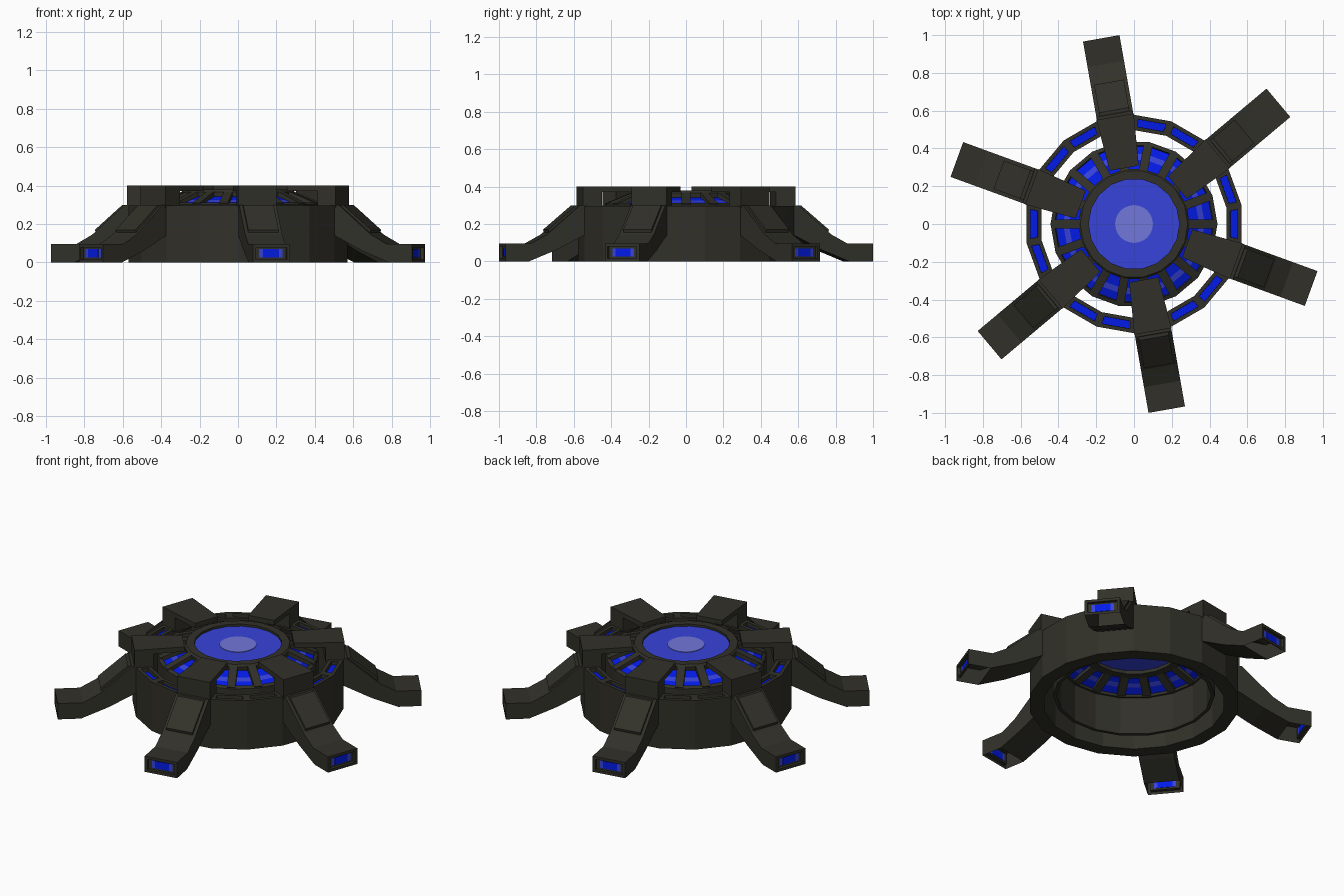
import bpy, bmesh, math
from mathutils import Matrix

if "Cube" in bpy.data.objects:
    bpy.data.objects.remove(bpy.data.objects["Cube"])


def material(name, col):
    m = bpy.data.materials.new(name)
    m.diffuse_color = (*col, 1)
    m.use_nodes = True
    m.node_tree.nodes["Principled BSDF"].inputs["Base Color"].default_value = m.diffuse_color
    return m


DARK = material("dark olive metal", (0.031, 0.030, 0.022))
BLUE = material("deep blue glow", (0.001, 0.012, 0.88))
MID = material("mid blue glow", (0.038, 0.056, 0.70))
PALE = material("pale blue glow", (0.17, 0.185, 0.70))
SIDES = 18
STEP = 2 * math.pi / SIDES


def finish(bm, name, mats, angle=0.0, normals=True):
    if normals:
        bmesh.ops.recalc_face_normals(bm, faces=bm.faces[:])
    me = bpy.data.meshes.new(name)
    bm.to_mesh(me)
    bm.free()
    for m in mats:
        me.materials.append(m)
    ob = bpy.data.objects.new(name, me)
    ob.rotation_euler.z = angle
    bpy.context.collection.objects.link(ob)
    return ob


def lathe(profile, phase=0.0, closed=True, n=SIDES):
    """Turn an (r, z) profile around the z axis."""
    bm = bmesh.new()
    rings = []
    for i in range(n):
        a = phase + i * 2 * math.pi / n
        rings.append([bm.verts.new((r * math.cos(a), r * math.sin(a), z)) for r, z in profile])
    k = len(profile)
    for i in range(n):
        p, q = rings[i], rings[(i + 1) % n]
        for j in range(k if closed else k - 1):
            bm.faces.new((p[j], q[j], q[(j + 1) % k], p[(j + 1) % k]))
    bmesh.ops.recalc_face_normals(bm, faces=bm.faces[:])
    return bm


def prism(profile, width):
    """Extrude an (r, z) profile sideways; width(r) gives the half width."""
    bm = bmesh.new()
    a = [bm.verts.new((r, -width(r), z)) for r, z in profile]
    b = [bm.verts.new((r, width(r), z)) for r, z in profile]
    bm.faces.new(a)
    bm.faces.new(b[::-1])
    k = len(profile)
    for j in range(k):
        bm.faces.new((a[j], b[j], b[(j + 1) % k], a[(j + 1) % k]))
    bmesh.ops.recalc_face_normals(bm, faces=bm.faces[:])
    return bm


def box(bm, size, loc):
    bmesh.ops.create_cube(bm, size=1, matrix=Matrix.Translation(loc) @ Matrix.Diagonal((*size, 1)))


def recess(bm, face, border, depth):
    """Inset one face, then sink it along its normal with upright walls."""
    for t, d in ((border, 0), (0.0005, depth)):
        bmesh.ops.inset_individual(bm, faces=[face], thickness=t, use_even_offset=True)
        bmesh.ops.translate(bm, verts=face.verts[:], vec=-face.normal * d)


# Outer ring with sunken blue lights between the legs
bm = lathe([(0.578, 0), (0.578, 0.295), (0.497, 0.295), (0.497, 0)], phase=STEP / 2)
for f in [f for f in bm.faces if f.normal.z > 0.9]:
    c = f.calc_center_median()
    if round(math.degrees(math.atan2(c.y, c.x))) % 60 != 40:
        recess(bm, f, 0.020, 0.022)
        f.material_index = 1
finish(bm, "outer_ring", [DARK, BLUE], normals=False)

# Inner drum under the hub
finish(lathe([(0.442, 0.30), (0.442, 0.05), (0.422, 0.05), (0.422, 0.30)]), "inner_drum", [DARK])

# Hub rims, joined by slanted vanes
finish(lathe([(0.24, 0.378), (0.285, 0.378), (0.295, 0.366), (0.29, 0.325), (0.24, 0.325)]),
       "hub_inner_rim", [DARK])
finish(lathe([(0.422, 0.312), (0.442, 0.302), (0.442, 0.275), (0.410, 0.275)]),
       "hub_outer_rim", [DARK])
bm = bmesh.new()
for i in range(SIDES):
    v = prism([(0.27, 0.377), (0.435, 0.310), (0.43, 0.275), (0.28, 0.325)], lambda r: 0.023)
    me = bpy.data.meshes.new("vane")
    v.to_mesh(me)
    v.free()
    me.transform(Matrix.Rotation(i * STEP, 4, "Z"))
    bm.from_mesh(me)
    bpy.data.meshes.remove(me)
finish(bm, "hub_vanes", [DARK])

# Glowing sheet between the vanes, lighter in a middle band
bm = lathe([(0.28, 0.347), (0.345, 0.325), (0.375, 0.314), (0.43, 0.290)], closed=False)
for f in bm.faces:
    r = f.calc_center_median().xy.length
    f.material_index = 1 if 0.34 < r < 0.37 else 0
    if f.normal.z < 0:
        f.normal_flip()
finish(bm, "hub_window_sheet", [BLUE, MID], normals=False)

# Central lens and its pale spot
for name, r, z, h, n, mat in (("lens", 0.245, 0.355, 0.02, SIDES, MID),
                              ("lens_spot", 0.1, 0.366, 0.004, 32, PALE)):
    bm = bmesh.new()
    bmesh.ops.create_cone(bm, cap_ends=True, segments=n, radius1=r, radius2=r, depth=h,
                          matrix=Matrix.Translation((0, 0, z)))
    finish(bm, name, [mat])

# Six legs: a bridge block over the hub, a sloping leg and a raised plate
BLOCK = [(0.30, 0.40), (0.577, 0.40), (0.577, 0.285), (0.472, 0.285), (0.472, 0.371),
         (0.30, 0.371)]
LEG = [(0.55, 0.30), (0.592, 0.30), (0.77, 0.145), (0.86, 0.095), (0.998, 0.095),
       (0.998, 0.0), (0.87, 0.0), (0.72, 0.062), (0.56, 0.145)]
PLATE = [(0.585, 0.298), (0.612, 0.298), (0.762, 0.170), (0.757, 0.150), (0.60, 0.285)]
for k in range(6):
    ang = math.radians(40 + 60 * k)
    finish(prism(BLOCK, lambda r: 0.078 + (r - 0.30) * 0.08), f"leg_block_{k}", [DARK], ang)
    finish(prism(PLATE, lambda r: 0.08), f"leg_plate_{k}", [DARK], ang)
    # The foot is hollow: open underneath and at the sunken tip
    bm = prism(LEG, lambda r: 0.098)
    tip = max(bm.faces, key=lambda f: f.calc_center_median().x)
    sole = min(bm.faces, key=lambda f: f.calc_center_median().z)
    recess(bm, tip, 0.016, 0.02)
    bmesh.ops.delete(bm, geom=[tip, sole], context="FACES_ONLY")
    finish(bm, f"leg_{k}", [DARK], ang, normals=False)
    # Foot light: dark surround, mid blue plate and a deep blue centre
    for name, w, h, d, mat in (("foot_light_surround", 0.164, 0.063, 0.003, DARK),
                               ("foot_light", 0.124, 0.044, 0.006, MID),
                               ("foot_light_centre", 0.084, 0.044, 0.009, BLUE)):
        bm = bmesh.new()
        box(bm, (d, w, h), (0.979, 0, 0.0475))
        finish(bm, f"{name}_{k}", [mat], ang)
